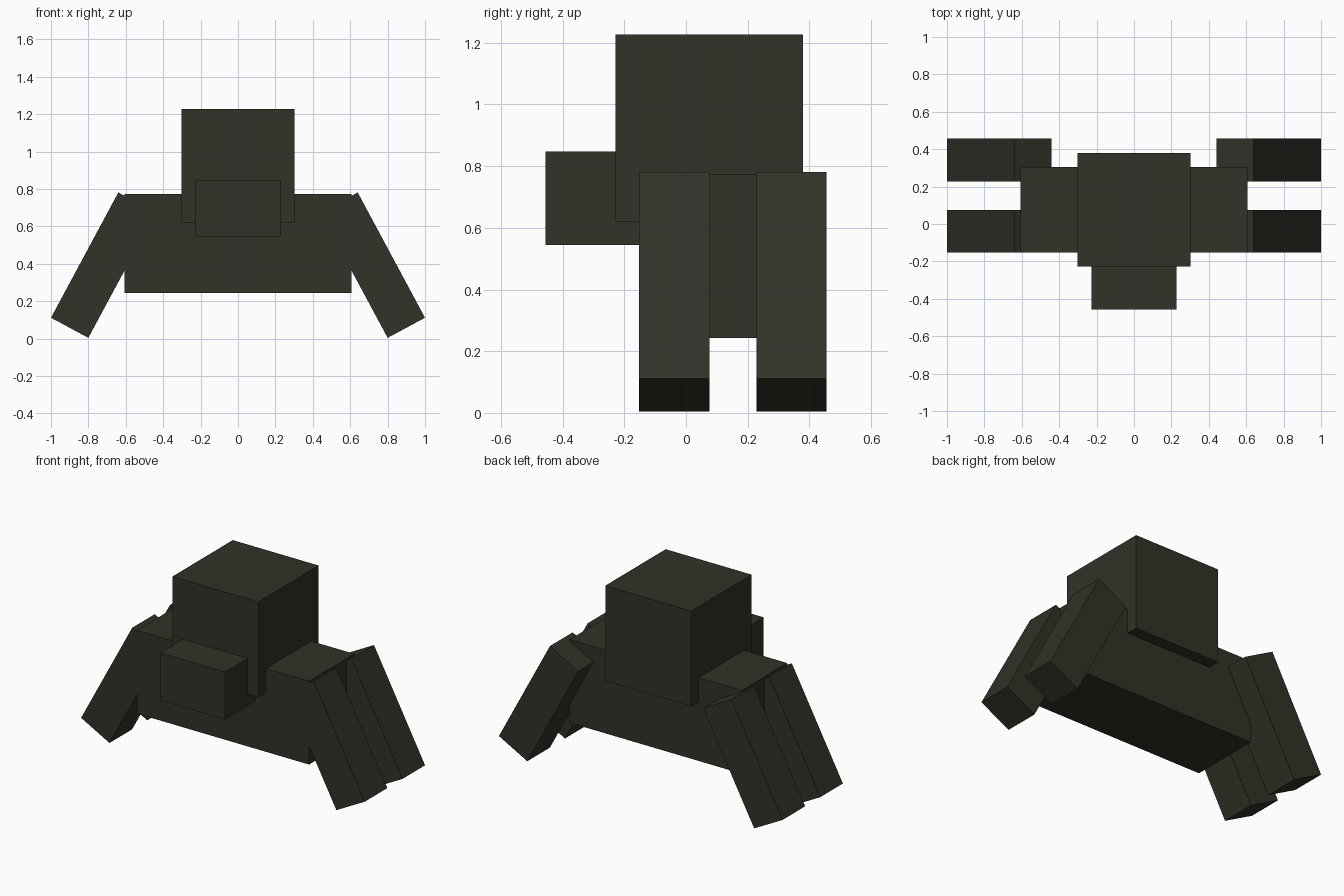
import bpy
from math import atan2
from mathutils import Matrix, Vector

default = bpy.data.objects.get("Cube")
if default:
    bpy.data.objects.remove(default, do_unlink=True)

# Single dark olive colour
olive = bpy.data.materials.new("dark_olive")
olive.use_nodes = True
colour = (0.032, 0.031, 0.021, 1)
olive.diffuse_color = colour
olive.node_tree.nodes["Principled BSDF"].inputs["Base Color"].default_value = colour


def box(name, centre, size, tilt=0.0):
    """Flat-shaded box, tilted about the y axis."""
    bpy.ops.mesh.primitive_cube_add(size=1)
    obj = bpy.context.object
    obj.name = obj.data.name = name
    obj.data.transform(Matrix.Rotation(tilt, 4, 'Y') @ Matrix.Diagonal((*size, 1)))
    obj.location = centre
    obj.data.materials.append(olive)
    return obj


def span_box(name, low, high):
    low, high = Vector(low), Vector(high)
    return box(name, (low + high) / 2, high - low)


# Trunk, head and muzzle
span_box("body", (-0.607, -0.152, 0.243), (0.607, 0.305, 0.774))
span_box("head", (-0.303, -0.228, 0.62), (0.303, 0.38, 1.227))
span_box("muzzle", (-0.228, -0.456, 0.545), (0.228, -0.14, 0.848))

# Four splayed legs
foot_inner, foot_outer = Vector((0.8, 0.004)), Vector((1.0, 0.111))
top_outer = Vector((0.64, 0.781))
width = (foot_outer - foot_inner).length
length = (top_outer - foot_outer).length
mid = (foot_inner + top_outer) / 2
splay = atan2(foot_outer.x - top_outer.x, top_outer.y - foot_outer.y)
for side, sign in (("left", 1), ("right", -1)):
    for place, y in (("front", -0.038), ("back", 0.342)):
        box(f"{place}_{side}_leg", (sign * mid.x, y, mid.y),
            (width, 0.228, length), -sign * splay)
